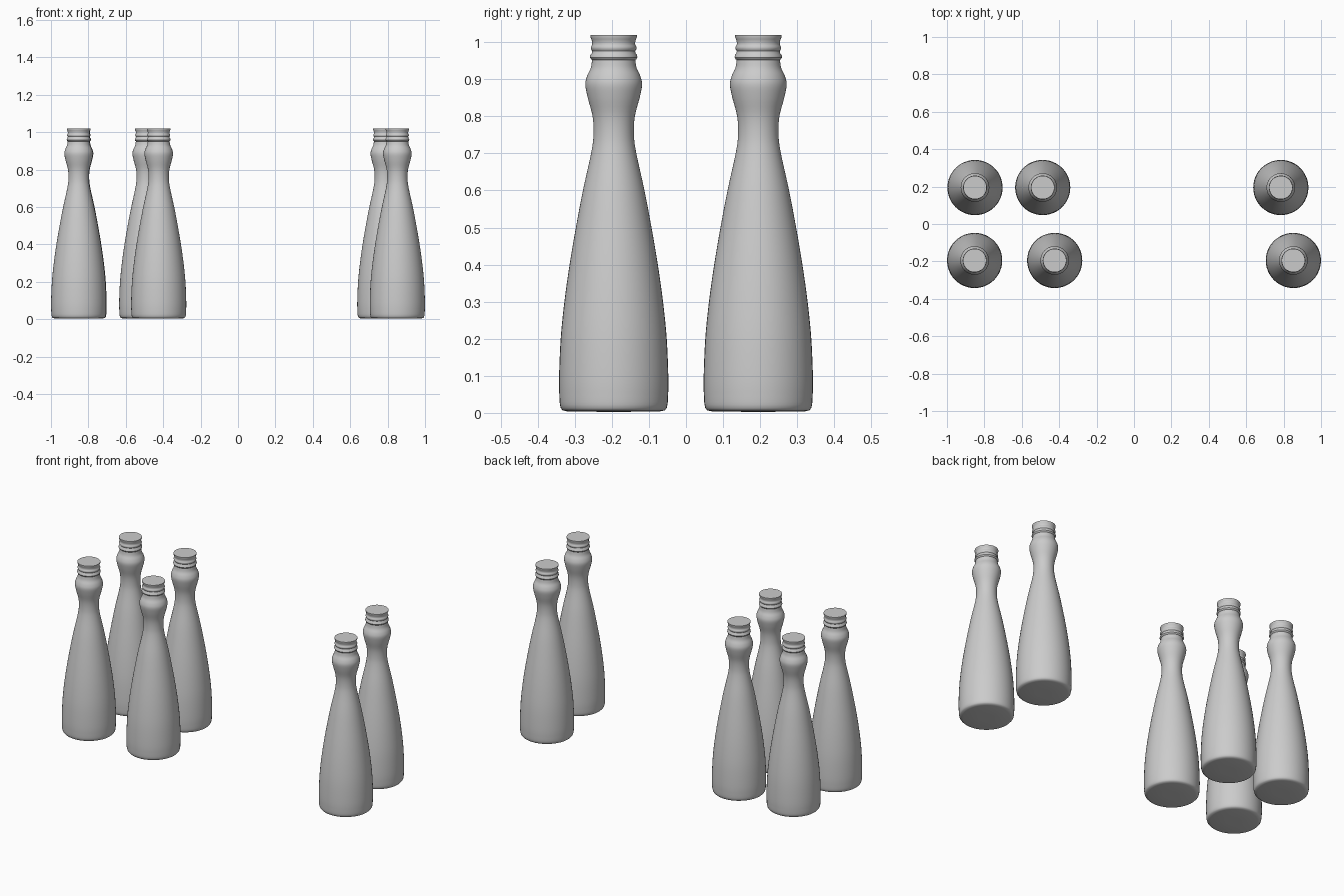
import bpy, bmesh, math
from mathutils import Vector

if "Cube" in bpy.data.objects:
    bpy.data.objects.remove(bpy.data.objects["Cube"])

SEGMENTS = 48


def smooth_profile(points, steps=4):
    """Catmull-Rom curve through (radius, z) points."""
    p = [Vector(q) for q in points]
    p = [2 * p[0] - p[1]] + p + [2 * p[-1] - p[-2]]
    out = []
    for i in range(1, len(p) - 2):
        a, b, c, d = p[i - 1:i + 3]
        for k in range(steps):
            t = k / steps
            out.append(0.5 * (2 * b + (c - a) * t + (2 * a - 5 * b + 4 * c - d) * t ** 2
                              + (3 * b - a - 3 * c + d) * t ** 3))
    return [tuple(v) for v in out] + [tuple(points[-1])]


def lathe(name, profile):
    """Revolve a profile about z and cap both ends."""
    bm = bmesh.new()
    rings = [[bm.verts.new((r * math.cos(2 * math.pi * i / SEGMENTS),
                            r * math.sin(2 * math.pi * i / SEGMENTS), z))
              for i in range(SEGMENTS)] for r, z in profile]
    for lo, hi in zip(rings, rings[1:]):
        for i in range(SEGMENTS):
            j = (i + 1) % SEGMENTS
            bm.faces.new((lo[i], lo[j], hi[j], hi[i]))
    bm.faces.new(rings[0][::-1])
    bm.faces.new(rings[-1])
    mesh = bpy.data.meshes.new(name)
    bm.to_mesh(mesh)
    bm.free()
    return mesh


# Bottle body: rounded foot, tapering sides, pinched waist and bulging neck
foot = [(0.04, 0.003), (0.125, 0.004), (0.138, 0.007), (0.143, 0.013), (0.145, 0.022)]
side = smooth_profile([
    (0.146, 0.03), (0.1475, 0.09), (0.143, 0.2), (0.133, 0.3), (0.119, 0.4),
    (0.102, 0.5), (0.083, 0.6), (0.061, 0.7), (0.0545, 0.75), (0.057, 0.8),
    (0.070, 0.85), (0.0765, 0.885), (0.072, 0.908), (0.062, 0.93), (0.058, 0.953)])
body_mesh = lathe("bottle_body", foot + side)

# Cap: lower bead, middle bead and flared flat lid
cap_mesh = lathe("bottle_cap", [
    (0.056, 0.950), (0.061, 0.954), (0.064, 0.959), (0.063, 0.965), (0.059, 0.970),
    (0.058, 0.976), (0.061, 0.981), (0.062, 0.986), (0.060, 0.990), (0.058, 0.994),
    (0.058, 1.000), (0.060, 1.008), (0.0625, 1.013), (0.0625, 1.019)])

# Six bottles in two rows
spots = [(-0.85, 0.195), (-0.488, 0.195), (0.785, 0.195),
         (-0.852, -0.195), (-0.424, -0.195), (0.852, -0.195)]
for n, (x, y) in enumerate(spots, 1):
    for part, mesh in (("body", body_mesh), ("cap", cap_mesh)):
        obj = bpy.data.objects.new(f"bottle_{part}_{n}", mesh)
        obj.location = (x, y, 0)
        bpy.context.collection.objects.link(obj)

# Smooth shading with crisp rims
for mesh in (body_mesh, cap_mesh):
    mesh.shade_smooth()
    mesh.set_sharp_from_angle(angle=math.radians(40))
